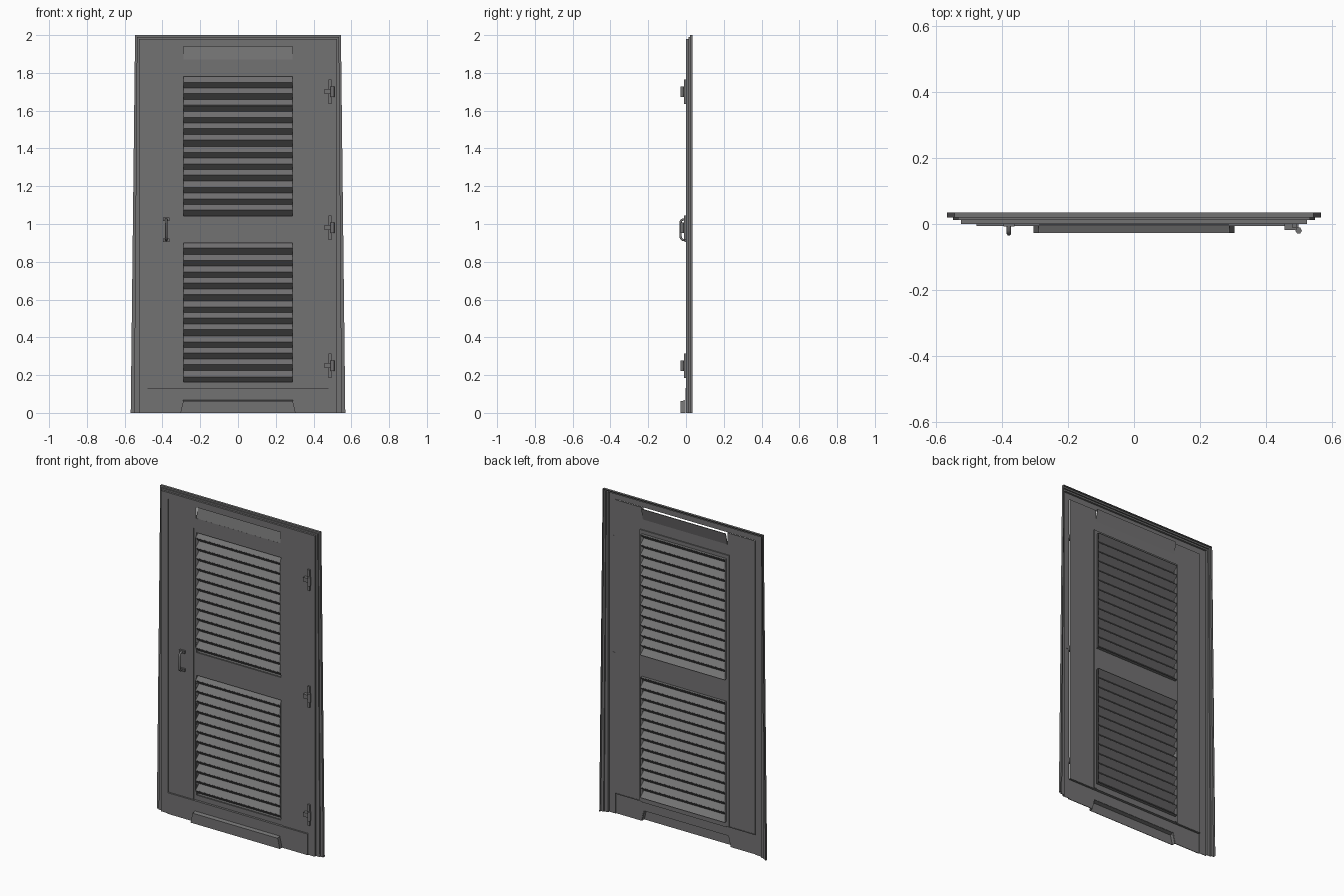
import bpy, bmesh, math
from mathutils import Vector

if "Cube" in bpy.data.objects:
    bpy.data.objects.remove(bpy.data.objects["Cube"], do_unlink=True)

grey = bpy.data.materials.new("painted grey metal")
grey.use_nodes = True
color = (0.17, 0.168, 0.17, 1)
grey.diffuse_color = color
grey.node_tree.nodes["Principled BSDF"].inputs["Base Color"].default_value = color


def finish(name, bm):
    bmesh.ops.recalc_face_normals(bm, faces=bm.faces)
    mesh = bpy.data.meshes.new(name)
    bm.to_mesh(mesh)
    bm.free()
    mesh.materials.append(grey)
    obj = bpy.data.objects.new(name, mesh)
    bpy.context.collection.objects.link(obj)


def extrude(name, points, start, end, axis="y"):
    """Extrude an (x, z) outline along y, or a (y, z) outline along x."""
    bm = bmesh.new()
    if axis == "y":
        verts = [bm.verts.new((a, start, b)) for a, b in points]
        step = Vector((0, end - start, 0))
    else:
        verts = [bm.verts.new((start, a, b)) for a, b in points]
        step = Vector((end - start, 0, 0))
    face = bm.faces.new(verts)
    out = bmesh.ops.extrude_face_region(bm, geom=[face])
    moved = [v for v in out["geom"] if isinstance(v, bmesh.types.BMVert)]
    bmesh.ops.translate(bm, verts=moved, vec=step)
    finish(name, bm)


def box(name, x0, x1, y0, y1, z0, z1):
    extrude(name, [(x0, z0), (x1, z0), (x1, z1), (x0, z1)], y0, y1)


def mirrored(points):
    return points + [(-x, z) for x, z in reversed(points)]


# Door frame: a folded sheet of three steps, flaring towards the floor
JAMB, HEAD, T = 0.478, 1.94, 0.003
inner = (JAMB, JAMB, HEAD)
for name, outer, y0, y1 in (("front", (0.525, 0.525, 1.98), 0.0, 0.012),
                            ("middle", (0.55, 0.535, 1.99), 0.012, 0.02),
                            ("back", (0.568, 0.545, 2.0), 0.02, 0.035)):
    lip = tuple(v - T for v in outer)
    for part, (low, top, z), depth in (("face", inner, T), ("lip", lip, y1 - y0 + T)):
        extrude(f"frame_{name}_{part}",
                mirrored([(outer[1], outer[2]), (outer[0], 0), (low, 0), (top, z)]),
                y0, min(y0 + depth, 0.035))
    inner = lip

# Thin door leaf set just behind the frame face, with a vent notch at the top
NOTCH, RIM, SLAT = 0.288, 0.305, 0.288
F, B = 0.004, 0.009
for side, s in (("left", 1), ("right", -1)):
    box(side + "_stile", s * RIM, s * JAMB, F, B, 0.125, 1.87)
    box(side + "_top_corner", s * NOTCH, s * JAMB, F, B, 1.87, HEAD)
    box(side + "_louvre_rim", s * SLAT, s * RIM, 0.008, 0.016, 0.13, 1.805)
box("top_rail", -RIM, RIM, F, B, 1.805, 1.87)

# Recessed rails around the louvres
for name, z0, z1 in (("upper_louvre_rail", 1.78, 1.805), ("middle_rail", 0.90, 1.04),
                     ("lower_louvre_rail", 0.125, 0.16)):
    box(name, -SLAT, SLAT, 0.008, 0.016, z0, z1)

# Leaning vent flap in the upper notch
extrude("top_vent_flap", [(F, 1.868), (B, 1.868), (0.026, HEAD), (0.022, HEAD)], -NOTCH, NOTCH, "x")

# Bottom rail with a flared cut-out and an open-backed vent hood
extrude("bottom_rail", mirrored([(JAMB, 0.13), (JAMB, 0), (0.305, 0), (0.29, 0.065)]), -0.006, -0.002)
box("bottom_rail_ledge", -JAMB, JAMB, -0.006, 0.012, 0.126, 0.13)
extrude("vent_hood_face", mirrored([(0.305, 0), (0.29, 0.062)]), -0.028, -0.025)
extrude("vent_hood_top", [(-0.028, 0.06), (-0.004, 0.068), (-0.004, 0.064), (-0.028, 0.057)],
        -0.29, 0.29, "x")
for side, s in (("left", 1), ("right", -1)):
    extrude(side + "_vent_hood_cheek",
            [(s * 0.305, 0), (s * 0.29, 0.064), (s * 0.287, 0.064), (s * 0.302, 0)], -0.026, -0.004)

# Pleated louvre panels, each a folded sheet
PLEATS, FRONT, MIDDLE, BACK = 12, -0.001, 0.012, 0.033
for name, z0, z1 in (("lower_louvres", 0.16, 0.90), ("upper_louvres", 1.04, 1.78)):
    pitch = (z1 - z0) / PLEATS
    fold = [(MIDDLE, z0)]
    for i in range(PLEATS):
        fold += [(BACK, z0 + i * pitch), (FRONT, z0 + (i + 0.5) * pitch)]
    fold += [(BACK, z1), (MIDDLE, z1)]
    thick = [(y, z + T) for y, z in reversed(fold)]
    extrude(name, fold + thick, -SLAT, SLAT, "x")


def rod(name, path, radius):
    curve = bpy.data.curves.new(name, "CURVE")
    curve.dimensions = "3D"
    curve.bevel_depth = radius
    curve.bevel_resolution = 1
    curve.use_fill_caps = True
    line = curve.splines.new("POLY")
    line.points.add(len(path) - 1)
    for point, co in zip(line.points, path):
        point.co = (*co, 1)
    curve.materials.append(grey)
    bpy.context.collection.objects.link(bpy.data.objects.new(name, curve))


# Pull handle with two mounting feet
HX, HZ = -0.38, 0.97
half = [(0.005, 0.056), (-0.018, 0.054), (-0.027, 0.046), (-0.029, 0.034)]
rod("handle_grip", [(HX, y, HZ + z) for y, z in half] +
    [(HX, y, HZ - z) for y, z in reversed(half)], 0.007)
for name, s in (("upper_handle_foot", 1), ("lower_handle_foot", -1)):
    box(name, HX - 0.017, HX + 0.017, -0.007, F, HZ + s * 0.047, HZ + s * 0.064)

# Three hinges on the left jamb
for name, z in (("top_hinge", 1.70), ("middle_hinge", 0.98), ("bottom_hinge", 0.25)):
    box(name + "_strip", 0.48, 0.495, -0.010, 0.001, z - 0.065, z + 0.065)
    box(name + "_arm", 0.457, 0.5, -0.018, F, z - 0.012, z + 0.014)
    rod(name + "_knuckle", [(0.5, -0.02, z - 0.027), (0.5, -0.02, z + 0.027)], 0.01)
